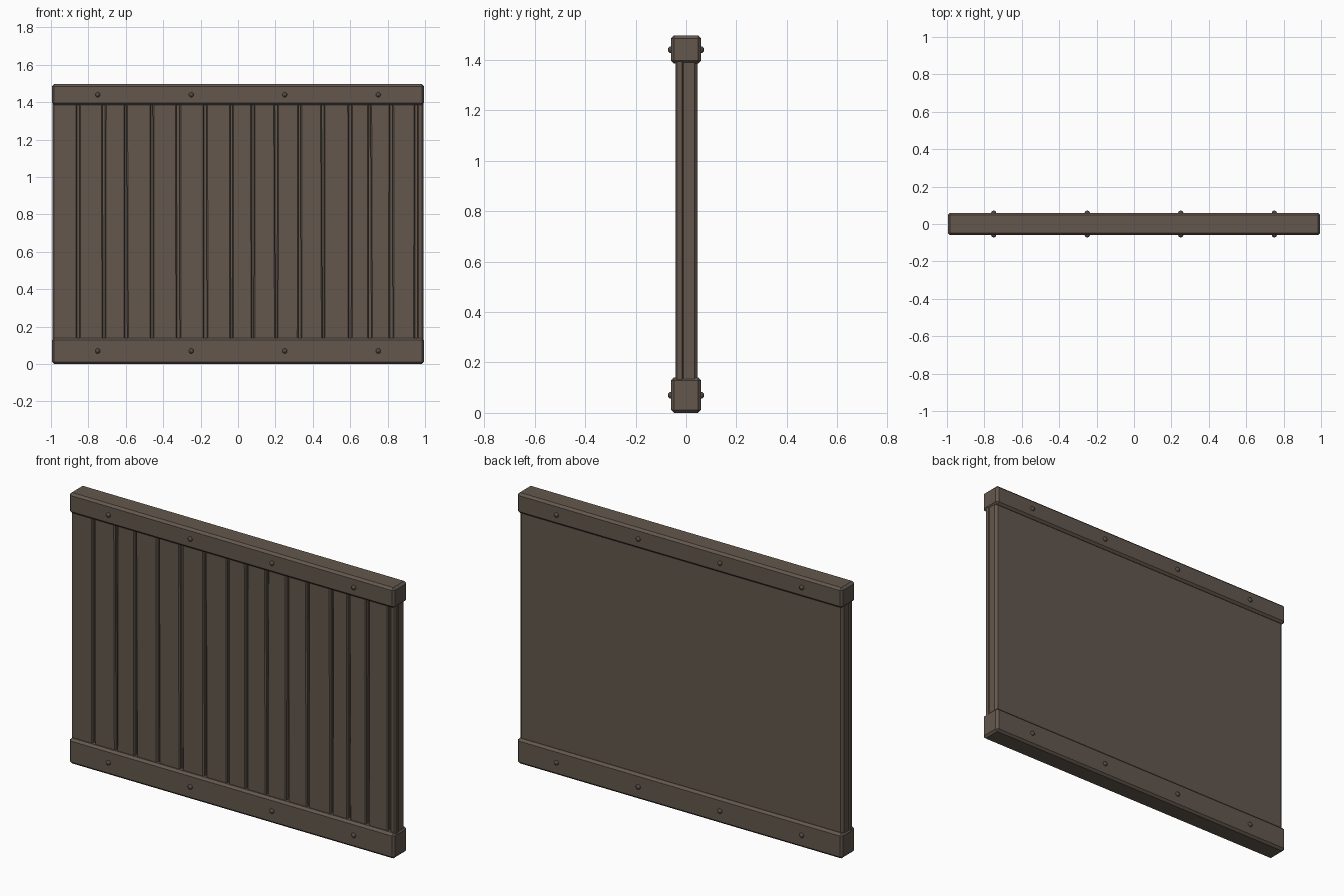
import bpy, bmesh, math, random
from mathutils import Matrix

if "Cube" in bpy.data.objects:
    bpy.data.objects.remove(bpy.data.objects["Cube"])

random.seed(4)


def material(name, color):
    m = bpy.data.materials.new(name)
    m.diffuse_color = (*color, 1)
    m.use_nodes = True
    m.node_tree.nodes["Principled BSDF"].inputs["Base Color"].default_value = m.diffuse_color
    return m


WOOD = material("brown wood", (0.125, 0.096, 0.075))
BOLT = material("dark bolt", (0.085, 0.068, 0.055))


def finish(name, bm, mat, bevel=0):
    bmesh.ops.recalc_face_normals(bm, faces=bm.faces)
    mesh = bpy.data.meshes.new(name)
    bm.to_mesh(mesh)
    bm.free()
    mesh.materials.append(mat)
    ob = bpy.data.objects.new(name, mesh)
    bpy.context.collection.objects.link(ob)
    if bevel:
        mod = ob.modifiers.new("bevel", 'BEVEL')
        mod.width, mod.segments = bevel, 1
    return ob


def block(name, x, y, z, bevel, wobble=0):
    """Box between (min, max) pairs; wobble shifts the side edges a little."""
    bm = bmesh.new()
    bmesh.ops.create_cube(bm, size=1)
    shift = {(sx, sz): random.uniform(-wobble, wobble) for sx in (0, 1) for sz in (0, 1)}
    for v in bm.verts:
        i, j, k = (int(c > 0) for c in v.co)
        v.co = (x[i] + shift[i, k], y[j], z[k])
    return finish(name, bm, WOOD, bevel)


# Top and bottom rails
block("bottom_rail", (-0.995, 0.995), (-0.06, 0.06), (0, 0.14), 0.012)
block("top_rail", (-0.995, 0.995), (-0.06, 0.06), (1.385, 1.497), 0.012)

# Solid backing board
block("backing_board", (-0.988, 0.988), (-0.022, 0.045), (0.1, 1.42), 0.012)

# Front planks of uneven width, separated by narrow grooves
seams = [-0.997, -0.855, -0.717, -0.6, -0.46, -0.32, -0.175, -0.035, 0.08,
         0.205, 0.33, 0.455, 0.6, 0.705, 0.82, 0.953, 0.997]
for i, (a, b) in enumerate(zip(seams, seams[1:])):
    block(f"plank_{i + 1}", (a + 0.006, b - 0.006), (-0.042, -0.01),
          (0.1, 1.42), 0.006, 0.003 if 0 < i < 15 else 0)

# Round bolts through both rails, domed on each face
for z in (0.07, 1.44):
    for x in (-0.75, -0.25, 0.25, 0.75):
        for side in (-1, 1):
            bm = bmesh.new()
            bmesh.ops.create_uvsphere(bm, u_segments=12, v_segments=6, radius=0.014,
                                      matrix=Matrix.Translation((x, side * 0.058, z)) @ Matrix.Rotation(math.pi / 2, 4, 'X'))
            for f in bm.faces:
                f.smooth = True
            finish("bolt", bm, BOLT)
